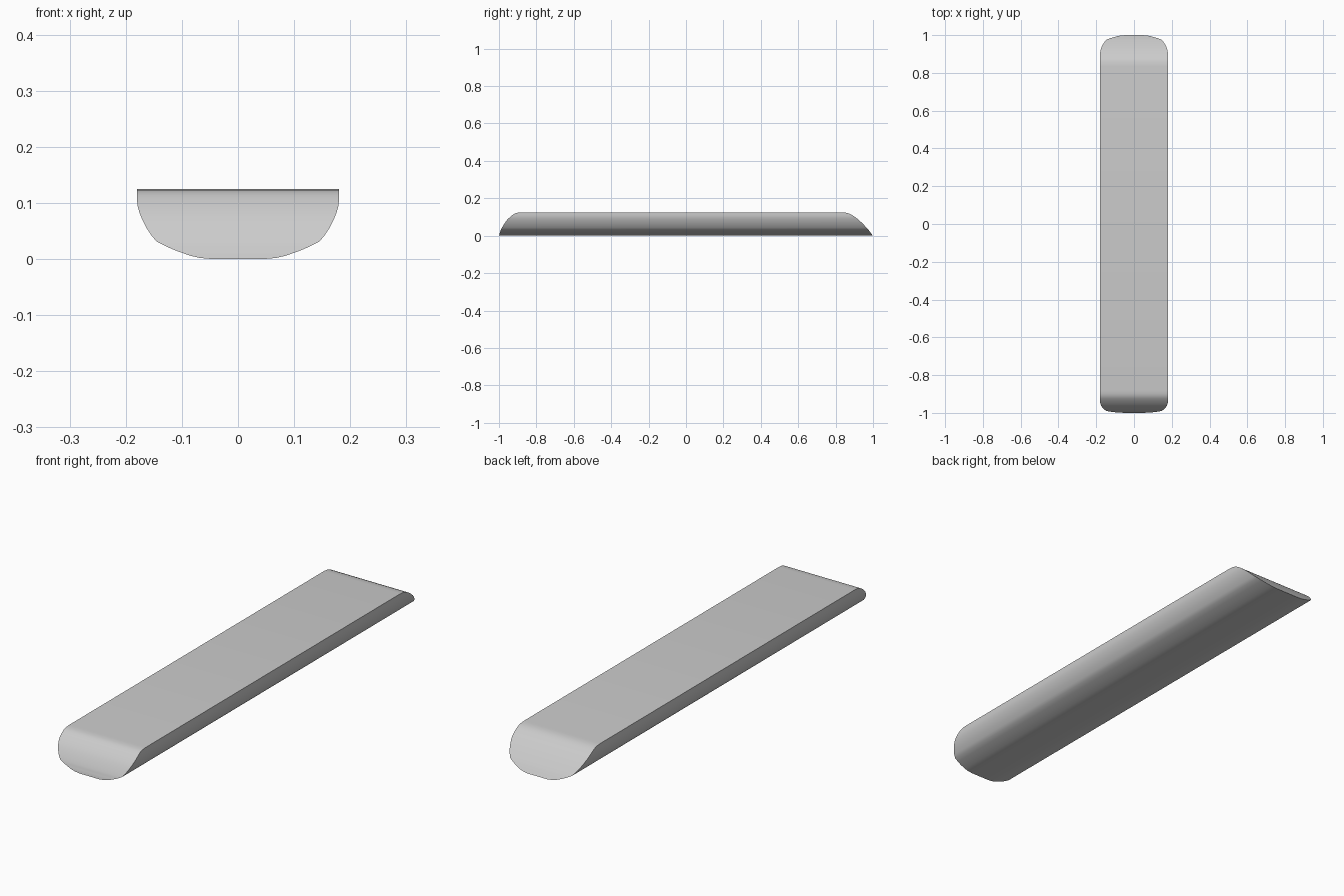
import bpy, bmesh, math

# Levels from bottom to top: height, half width, front end y, back end y
LEVELS = [
    (0.000, 0.045, -1.000, 1.000),
    (0.002, 0.068, -0.999, 0.998),
    (0.006, 0.085, -0.998, 0.995),
    (0.014, 0.108, -0.996, 0.989),
    (0.022, 0.127, -0.993, 0.983),
    (0.031, 0.145, -0.990, 0.976),
    (0.043, 0.155, -0.984, 0.965),
    (0.057, 0.164, -0.976, 0.952),
    (0.071, 0.171, -0.967, 0.938),
    (0.084, 0.176, -0.957, 0.924),
    (0.095, 0.179, -0.946, 0.910),
    (0.105, 0.180, -0.935, 0.896),
    (0.113, 0.180, -0.924, 0.883),
    (0.119, 0.180, -0.914, 0.870),
    (0.123, 0.180, -0.900, 0.855),
    (0.125, 0.180, -0.880, 0.835),
]

# Stack one rectangular ring per level, skin them and cap top and bottom
bm = bmesh.new()
rings = [[bm.verts.new(p) for p in ((-w, f, z), (w, f, z), (w, b, z), (-w, b, z))]
         for z, w, f, b in LEVELS]
for low, high in zip(rings, rings[1:]):
    for i in range(4):
        j = (i + 1) % 4
        bm.faces.new((low[i], low[j], high[j], high[i]))
bm.faces.new(rings[0][::-1])
bm.faces.new(rings[-1])
bmesh.ops.recalc_face_normals(bm, faces=bm.faces)

mesh = bpy.data.meshes.new("rounded_bar")
bm.to_mesh(mesh)
bm.free()
bar = bpy.data.objects.new("rounded_bar", mesh)
bpy.context.collection.objects.link(bar)

# Smooth shading with crisp rims
bpy.context.view_layer.objects.active = bar
bar.select_set(True)
bpy.ops.object.shade_smooth_by_angle(angle=math.radians(35))
